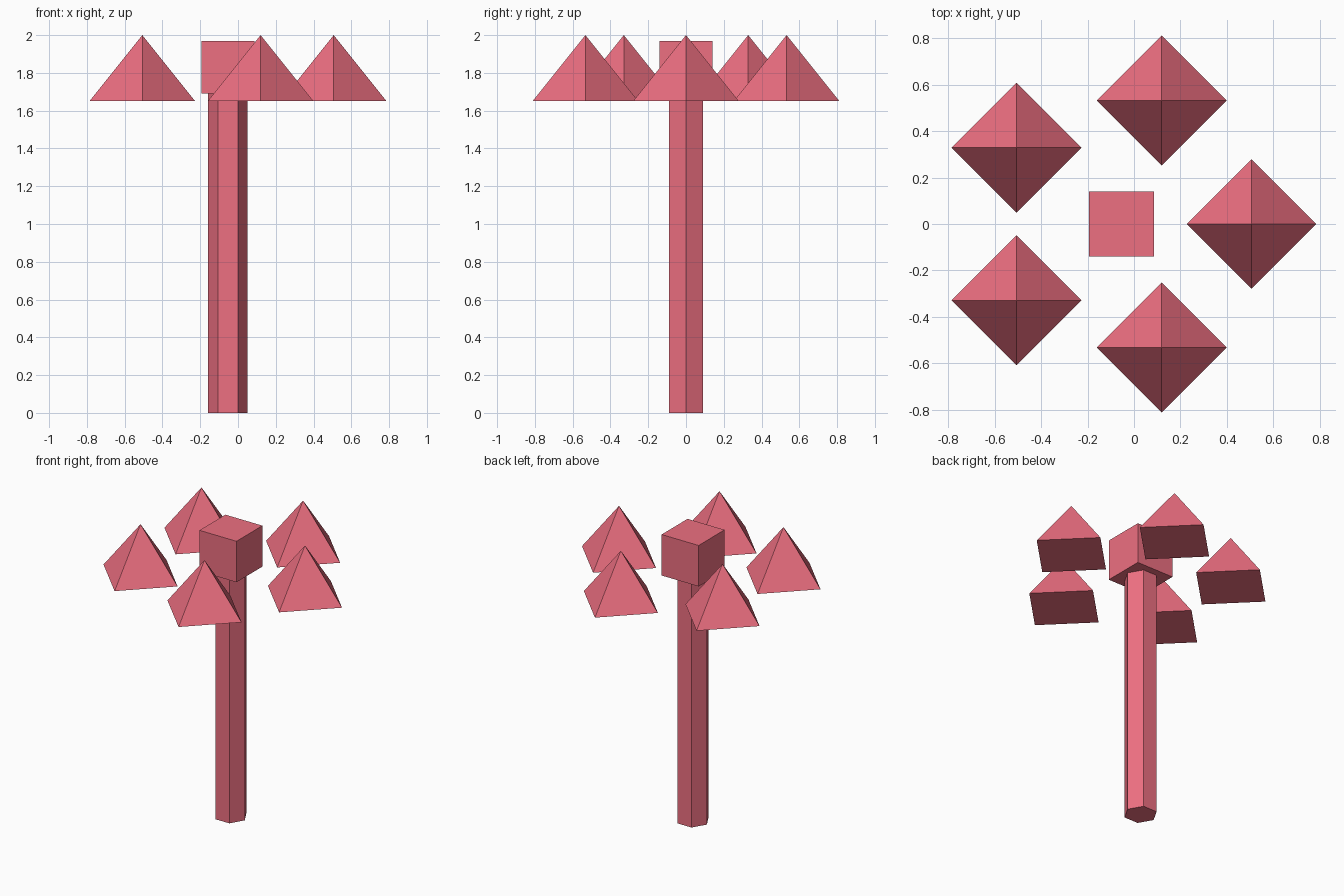
import bpy
from math import cos, sin, pi

if "Cube" in bpy.data.objects:
    bpy.data.objects.remove(bpy.data.objects["Cube"])

CX = -0.0535          # trunk axis
RING = 0.56           # distance of leaves from the axis
LEAVES = 5

mat = bpy.data.materials.new("pink")
mat.diffuse_color = (0.85, 0.16, 0.22, 1)
mat.use_nodes = True
mat.node_tree.nodes["Principled BSDF"].inputs["Base Color"].default_value = mat.diffuse_color


def finish(name):
    ob = bpy.context.object
    ob.name = name
    ob.data.materials.append(mat)
    return ob


# Hexagonal trunk, one corner pointing along x
TOP = 1.70
bpy.ops.mesh.primitive_cylinder_add(vertices=6, radius=0.105, depth=TOP,
                                    location=(CX, 0, TOP / 2), rotation=(0, 0, pi / 2))
finish("trunk")

# Cube hub on top of the trunk
bpy.ops.mesh.primitive_cube_add(size=0.28, location=(CX, 0, 1.83))
finish("hub")

# Ring of floating pyramid leaves, all facing the same way
for i in range(LEAVES):
    a = 2 * pi * i / LEAVES
    bpy.ops.mesh.primitive_cone_add(vertices=4, radius1=0.28, radius2=0, depth=0.35,
                                    location=(CX + RING * cos(a), RING * sin(a), 1.825))
    finish(f"leaf_{i + 1}")
